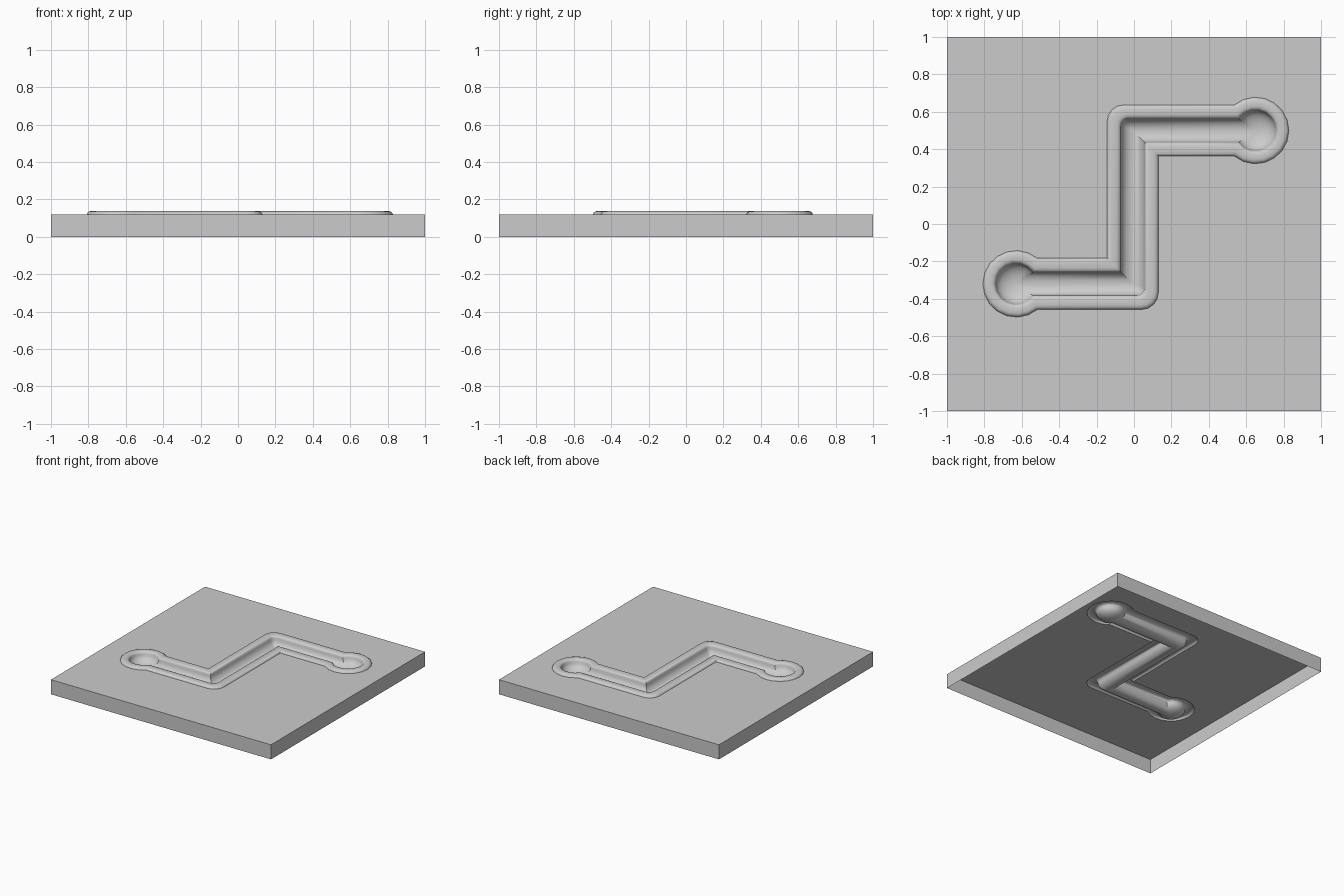
import bpy, bmesh
from math import asin, cos, sin, pi, radians

if "Cube" in bpy.data.objects:
    bpy.data.objects.remove(bpy.data.objects["Cube"])

TOP = 0.12
LEFT, RIGHT = (-0.63, -0.32), (0.65, 0.50)   # bowl centres
MID = -0.007                                 # x of the long middle run


def arc(cx, cy, r, a0, a1, n):
    return [(cx + r * cos(a0 + (a1 - a0) * i / n),
             cy + r * sin(a0 + (a1 - a0) * i / n)) for i in range(n + 1)]


def outline(w, R):
    """Z-shaped track outline: half width w, end bowls of radius R."""
    b = asin(w / R)
    c = 0.65 * w                             # rounding of the outer corners
    y0, y1 = LEFT[1], RIGHT[1]
    pts = arc(*LEFT, R, b, 2 * pi - b, 14)
    pts += arc(MID + w - c, y0 - w + c, c, -pi / 2, 0, 4)
    pts += [(MID + w, y1 - w)]
    pts += arc(*RIGHT, R, pi + b, 3 * pi - b, 14)
    pts += arc(MID - w + c, y1 + w - c, c, pi / 2, pi, 4)
    pts += [(MID - w, y0 + w)]
    return pts


bm = bmesh.new()


def add_loop(pts, z):
    return [bm.verts.new((x, y, z)) for x, y in pts]


def bridge(a, b):
    n = len(a)
    for i in range(n):
        j = (i + 1) % n
        bm.faces.new((a[i], a[j], b[j], b[i]))


# Cross-section: raised rounded rim, then a half-round groove
section = [(0.137, 0.178, TOP), (0.134, 0.175, 0.128), (0.126, 0.167, 0.135),
           (0.114, 0.156, 0.138), (0.086, 0.132, 0.138), (0.073, 0.120, 0.135),
           (0.066, 0.113, 0.128)]
for k in range(7):
    t = radians(14 * k)
    f = max(cos(t), 0.12)
    section.append((0.063 * f, 0.110 * f, TOP - 0.065 * sin(t)))

loops = [add_loop(outline(w, R), z) for w, R, z in section]
for a, b in zip(loops, loops[1:]):
    bridge(a, b)
bm.faces.new(loops[-1])

# Plate skin: open-bottomed side walls and a top surrounding the track
corners = [(-1, -1), (1, -1), (1, 1), (-1, 1)]
low, high = add_loop(corners, 0), add_loop(corners, TOP)
bridge(low, high)
edges = []
for ring in (high, loops[0]):
    for i, v in enumerate(ring):
        edges.append(bm.edges.get((v, ring[(i + 1) % len(ring)])))
bmesh.ops.triangle_fill(bm, use_beauty=True, edges=edges, normal=(0, 0, 1))
for f in bm.faces:
    f.normal_update()
bmesh.ops.recalc_face_normals(bm, faces=bm.faces[:])
top = max(bm.faces, key=lambda f: f.calc_area() * abs(f.normal.z))
if top.normal.z < 0:
    bmesh.ops.reverse_faces(bm, faces=bm.faces[:])

mesh = bpy.data.meshes.new("grooved_plate")
bm.to_mesh(mesh)
bm.free()
plate = bpy.data.objects.new("grooved_plate", mesh)
bpy.context.collection.objects.link(plate)
bpy.context.view_layer.objects.active = plate
plate.select_set(True)
bpy.ops.object.shade_smooth_by_angle(angle=radians(35))
